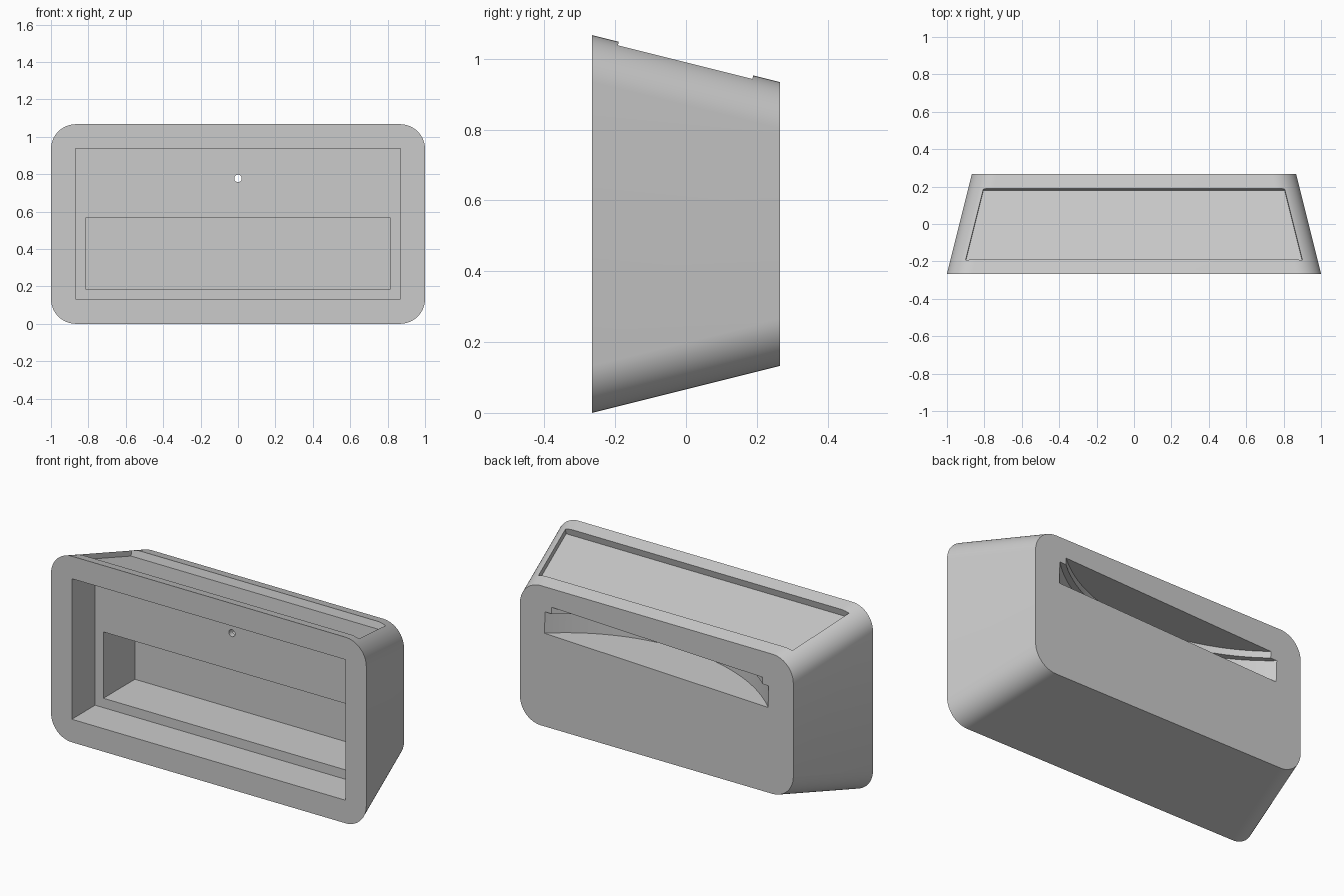
import bpy
import bmesh
from math import cos, sin, pi, radians
from mathutils import Vector, Matrix

if "Cube" in bpy.data.objects:
    bpy.data.objects.remove(bpy.data.objects["Cube"], do_unlink=True)

# One plain grey for the whole housing
grey = bpy.data.materials.new("plain grey")
grey.use_nodes = True
grey.diffuse_color = (0.6, 0.6, 0.6, 1)
grey.node_tree.nodes["Principled BSDF"].inputs["Base Color"].default_value = (0.6, 0.6, 0.6, 1)

FRONT, BACK = -0.266, 0.266


def loft(name, start, end):
    """Closed solid between two matching loops of points."""
    bm = bmesh.new()
    a = [bm.verts.new(p) for p in start]
    b = [bm.verts.new(p) for p in end]
    n = len(a)
    bm.faces.new(a)
    bm.faces.new(b[::-1])
    for i in range(n):
        j = (i + 1) % n
        bm.faces.new((a[i], b[i], b[j], a[j]))
    bmesh.ops.recalc_face_normals(bm, faces=bm.faces)
    mesh = bpy.data.meshes.new(name)
    bm.to_mesh(mesh)
    bm.free()
    mesh.materials.append(grey)
    obj = bpy.data.objects.new(name, mesh)
    bpy.context.collection.objects.link(obj)
    return obj


def rounded_rect(half, low, high, radius, y, steps=14):
    points = []
    corners = [(1, high), (-1, high), (-1, low), (1, low)]
    for k, (side, z) in enumerate(corners):
        cx = side * (half - radius)
        cz = z - radius if z == high else z + radius
        for i in range(steps + 1):
            t = (k + i / steps) * pi / 2
            points.append(Vector((cx + radius * cos(t), y, cz + radius * sin(t))))
    return points


def box(name, half, low, high, y0, y1):
    def ring(y):
        return [Vector((x, y, z)) for x, z in
                ((-half, low), (half, low), (half, high), (-half, high))]
    return loft(name, ring(y0), ring(y1))


def disc(name, radius, low, high, depth, tilt):
    """Disc that bites into the back face to the given depth."""
    centre_y = BACK + radius - depth
    mid = (low + high) / 2
    turn = (Matrix.Translation((0, 0, 0.72)) @ Matrix.Rotation(tilt, 4, 'Y')
            @ Matrix.Translation((0, 0, -0.72)))

    def ring(z):
        return [turn @ Vector((radius * cos(i * pi / 96), centre_y + radius * sin(i * pi / 96), z))
                for i in range(192)]
    return loft(name, ring(low), ring(high))


def cut(target, cutter):
    mod = target.modifiers.new("cut", 'BOOLEAN')
    mod.operation = 'DIFFERENCE'
    mod.solver = 'EXACT'
    mod.object = cutter
    bpy.ops.object.select_all(action='DESELECT')
    target.select_set(True)
    bpy.context.view_layer.objects.active = target
    bpy.ops.object.modifier_apply(modifier=mod.name)
    bpy.data.objects.remove(cutter, do_unlink=True)


# Tapered housing with rounded corners
housing = loft("housing",
               rounded_rect(1.0, 0.0, 1.067, 0.133, FRONT),
               rounded_rect(0.867, 0.133, 0.934, 0.133, BACK))

# Front opening and the deeper compartment behind it
cut(housing, box("front_opening", 0.868, 0.132, 0.938, FRONT - 0.1, -0.055))
cut(housing, box("deep_compartment", 0.815, 0.186, 0.566, -0.15, 0.23))

# Shallow trapezoid recess square to the sloping top
slope = 0.25
normal = Vector((0, slope, 1)).normalized()
outline = [Vector((x, y, 1.0005 - slope * y)) for x, y in
           ((-0.9, -0.19), (0.9, -0.19), (0.805, 0.19), (-0.805, 0.19))]
cut(housing, loft("top_recess",
                  [p - normal * 0.04 for p in outline],
                  [p + normal * 0.08 for p in outline]))

# Slightly tilted curved slot in the back, in two steps
tilt = radians(-1.85)
cut(housing, disc("slot_lower", 1.014, 0.644, 0.768, 0.29, tilt))
cut(housing, disc("slot_upper", 1.023, 0.70, 0.806, 0.25, tilt))

# Small round hole from the front opening into the slot
cut(housing, loft("small_hole",
                  *[[Vector((0.02 * cos(i * pi / 16), y, 0.777 + 0.02 * sin(i * pi / 16)))
                     for i in range(32)] for y in (-0.1, 0.1)]))

# Smooth corners, crisp edges
bpy.ops.object.select_all(action='DESELECT')
housing.select_set(True)
bpy.context.view_layer.objects.active = housing
bpy.ops.object.shade_smooth_by_angle(angle=radians(30))
